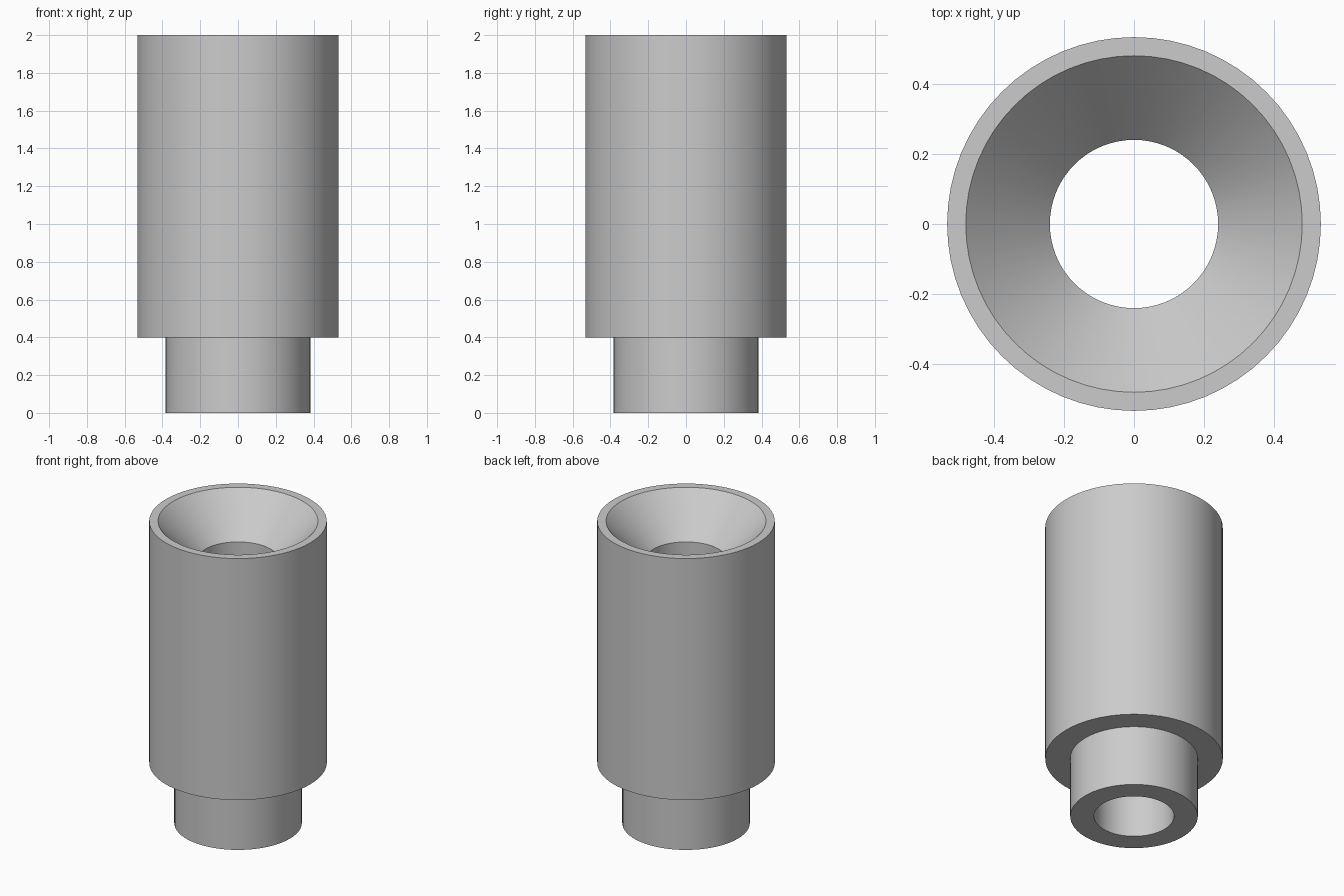
import bpy
import bmesh
import math

cube = bpy.data.objects.get("Cube")
if cube:
    bpy.data.objects.remove(cube, do_unlink=True)

SIDES = 64

# Plain grey material
grey = bpy.data.materials.new("light grey")
grey.use_nodes = True
colour = (0.6, 0.6, 0.6, 1)
grey.diffuse_color = colour
grey.node_tree.nodes["Principled BSDF"].inputs["Base Color"].default_value = colour


def lathe(name, profile, material):
    """Turn a closed (radius, height) profile around the z axis."""
    bm = bmesh.new()
    rings = []
    for r, z in profile:
        angles = [math.tau * i / SIDES for i in range(SIDES)]
        rings.append([bm.verts.new((r * math.cos(a), r * math.sin(a), z)) for a in angles])
    for k, low in enumerate(rings):
        high = rings[(k + 1) % len(rings)]
        for i in range(SIDES):
            j = (i + 1) % SIDES
            bm.faces.new((low[i], low[j], high[j], high[i]))
    bmesh.ops.recalc_face_normals(bm, faces=bm.faces)
    mesh = bpy.data.meshes.new(name)
    bm.to_mesh(mesh)
    bm.free()
    mesh.materials.append(material)
    obj = bpy.data.objects.new(name, mesh)
    bpy.context.collection.objects.link(obj)
    bpy.ops.object.select_all(action="DESELECT")
    obj.select_set(True)
    bpy.context.view_layer.objects.active = obj
    bpy.ops.object.shade_smooth_by_angle(angle=math.radians(30))
    return obj


# Stepped sleeve: narrow neck, wide body, flared mouth and straight bore
lathe("stepped_sleeve", [
    (0.24, 0.0),     # bore, bottom
    (0.383, 0.0),    # neck, bottom
    (0.383, 0.4),    # neck, top
    (0.533, 0.4),    # body, bottom
    (0.533, 2.0),    # body, top
    (0.48, 2.0),     # rim, inner edge
    (0.24, 1.75),    # foot of the flare
], grey)
